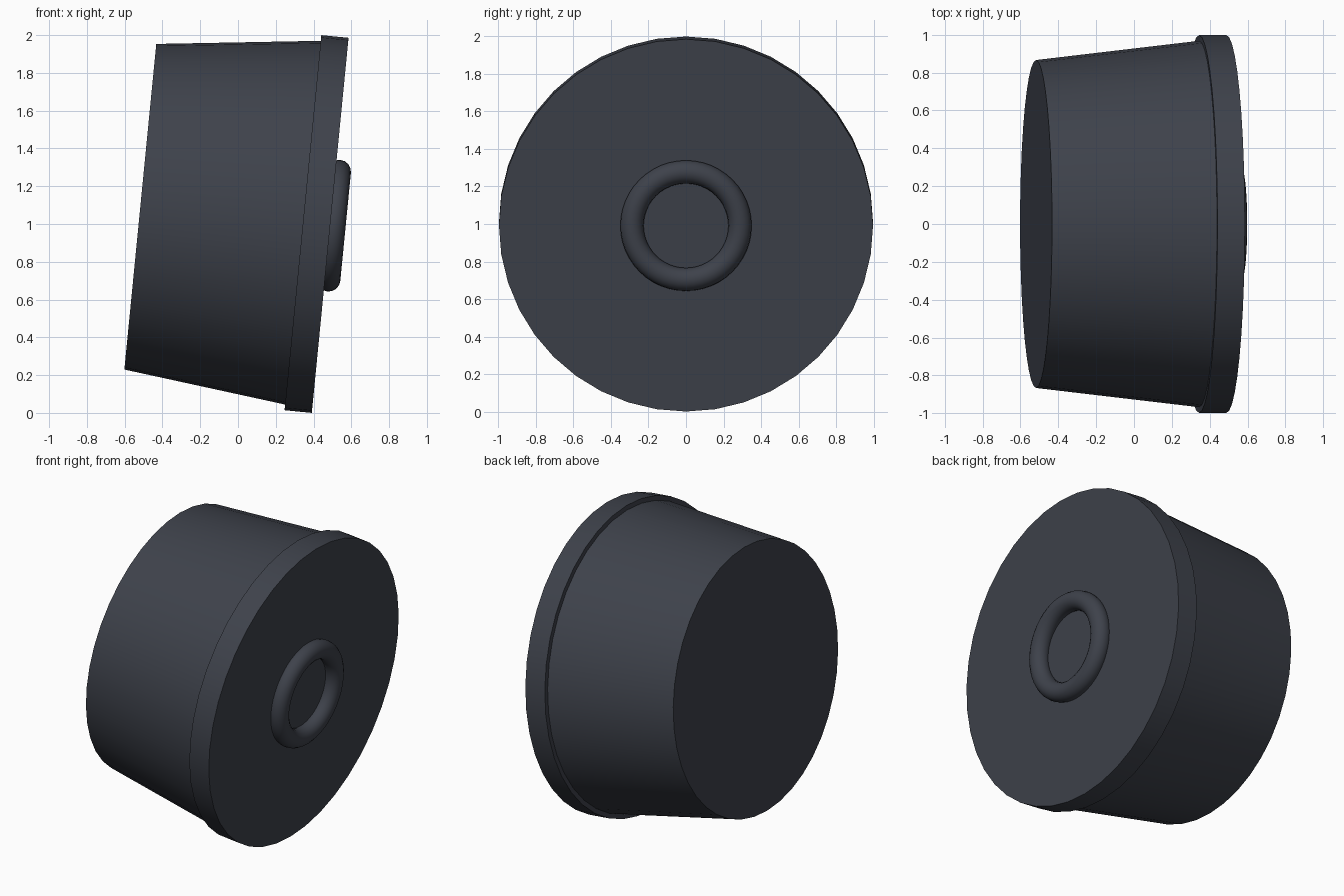
import bpy
import bmesh
import math
from mathutils import Matrix

cube = bpy.data.objects.get("Cube")
if cube:
    bpy.data.objects.remove(cube, do_unlink=True)

TILT = math.radians(5.6)
RIM_RADIUS = 0.9976
# Local frame: origin at the centre of the front disc, local z points outwards
FRAME = Matrix.Translation((0.488, 0, RIM_RADIUS * math.cos(TILT))) @ Matrix.Rotation(math.pi / 2 + TILT, 4, "Y")

slate = bpy.data.materials.new("dark_slate")
slate.use_nodes = True
colour = (0.048, 0.054, 0.070, 1)
slate.diffuse_color = colour
slate.node_tree.nodes["Principled BSDF"].inputs["Base Color"].default_value = colour


def finish(obj, name):
    """Name, colour and smooth a part."""
    obj.name = name
    obj.data.name = name
    obj.data.materials.append(slate)
    bpy.ops.object.select_all(action="DESELECT")
    obj.select_set(True)
    bpy.context.view_layer.objects.active = obj
    bpy.ops.object.shade_smooth_by_angle(angle=math.radians(35))


def drum(name, back, front, back_radius, front_radius):
    """Capped round section between two heights on the tilted axis."""
    bpy.ops.mesh.primitive_cone_add(vertices=40, radius1=back_radius,
                                    radius2=front_radius, depth=front - back)
    obj = bpy.context.object
    obj.matrix_world = FRAME @ Matrix.Translation((0, 0, (back + front) / 2))
    finish(obj, name)


# Tapered body and the wider rim disc
drum("tapered_body", -1.01, -0.14, 0.866, 0.968)
drum("rim_disc", -0.145, 0, RIM_RADIUS, RIM_RADIUS)

# Raised ring in the middle of the disc
bpy.ops.mesh.primitive_torus_add(major_segments=48, minor_segments=16,
                                 major_radius=0.288, minor_radius=0.062)
ring = bpy.context.object
ring.matrix_world = FRAME @ Matrix.Translation((0, 0, 0.02))
finish(ring, "centre_ring")
